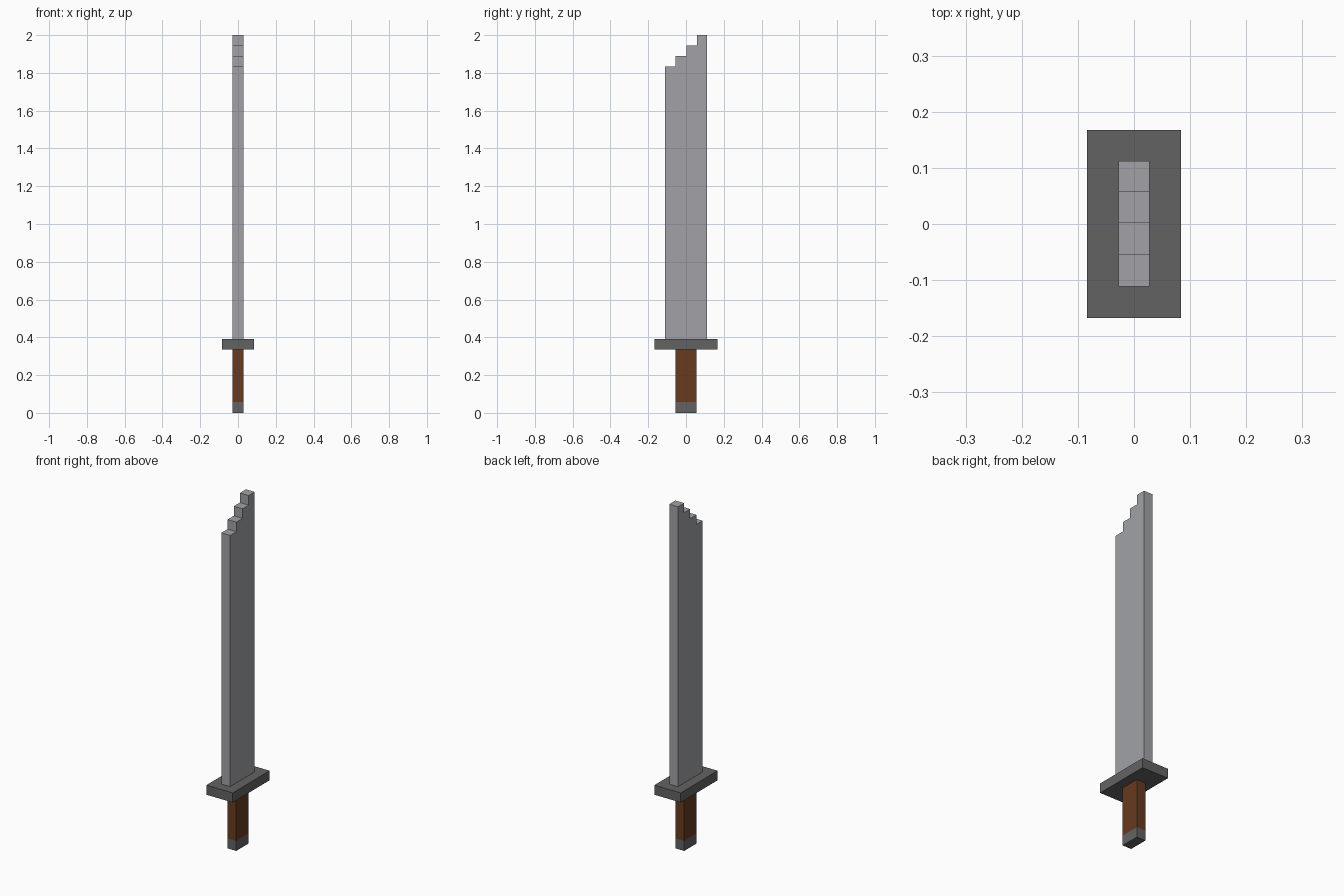
import bpy
import bmesh

cube = bpy.data.objects.get("Cube")
if cube:
    bpy.data.objects.remove(cube, do_unlink=True)


def make_material(name, rgb):
    mat = bpy.data.materials.new(name)
    mat.use_nodes = True
    color = (*rgb, 1)
    mat.diffuse_color = color
    mat.node_tree.nodes["Principled BSDF"].inputs["Base Color"].default_value = color
    return mat


steel = make_material("light steel", (0.36, 0.365, 0.385))
iron = make_material("dark iron", (0.124, 0.124, 0.127))
wood = make_material("brown wood", (0.135, 0.043, 0.015))


def extrude_profile(name, profile, half_width, mat):
    """Extrude a (y, z) outline symmetrically along x."""
    bm = bmesh.new()
    face = bm.faces.new([bm.verts.new((-half_width, y, z)) for y, z in profile])
    result = bmesh.ops.extrude_face_region(bm, geom=[face])
    moved = [v for v in result["geom"] if isinstance(v, bmesh.types.BMVert)]
    bmesh.ops.translate(bm, verts=moved, vec=(2 * half_width, 0, 0))
    bmesh.ops.recalc_face_normals(bm, faces=bm.faces)
    mesh = bpy.data.meshes.new(name)
    bm.to_mesh(mesh)
    bm.free()
    mesh.materials.append(mat)
    obj = bpy.data.objects.new(name, mesh)
    bpy.context.collection.objects.link(obj)
    return obj


def block(name, half_x, half_y, bottom, top, mat):
    outline = [(-half_y, bottom), (half_y, bottom), (half_y, top), (-half_y, top)]
    return extrude_profile(name, outline, half_x, mat)


UNIT = 0.0279          # half thickness of blade and grip
GUARD_BOTTOM, GUARD_TOP = 0.336, 0.391

# Grip, pommel and guard
block("pommel", UNIT, 2 * UNIT, 0, 0.058, iron)
block("grip", UNIT, 2 * UNIT, 0.058, GUARD_BOTTOM, wood)
block("guard", 3 * UNIT, 6 * UNIT, GUARD_BOTTOM, GUARD_TOP, iron)

# Blade with a stair-stepped tip rising toward the back
edges = [-0.111, -0.055, 0.002, 0.057, 0.112]
heights = [1.835, 1.89, 1.945, 2.0]
outline = [(edges[-1], GUARD_TOP), (edges[0], GUARD_TOP)]
for start, end, height in zip(edges, edges[1:], heights):
    outline += [(start, height), (end, height)]
extrude_profile("blade", outline, UNIT, steel)
